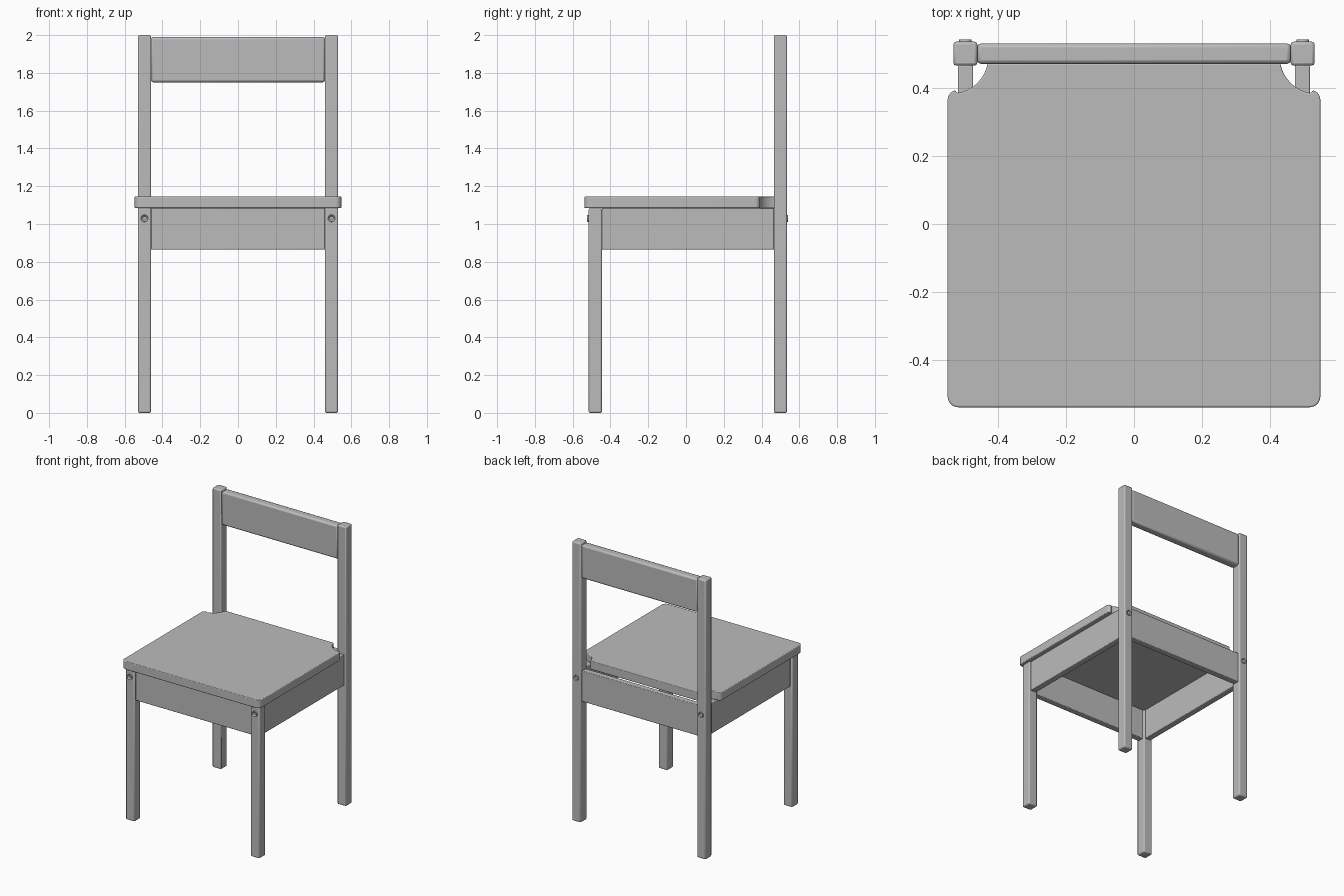
import bpy, bmesh, math
from mathutils import Matrix, Vector

cube = bpy.data.objects.get("Cube")
if cube:
    bpy.data.objects.remove(cube, do_unlink=True)

grey = bpy.data.materials.new("warm_grey")
grey.use_nodes = True
COLOUR = (0.5, 0.5, 0.5, 1)
grey.diffuse_color = COLOUR
grey.node_tree.nodes["Principled BSDF"].inputs["Base Color"].default_value = COLOUR


def finish(name, bm, bevel=0.0, segments=2):
    bmesh.ops.recalc_face_normals(bm, faces=bm.faces)
    mesh = bpy.data.meshes.new(name)
    bm.to_mesh(mesh)
    bm.free()
    mesh.materials.append(grey)
    obj = bpy.data.objects.new(name, mesh)
    bpy.context.collection.objects.link(obj)
    if bevel:
        mod = obj.modifiers.new("soft_edges", 'BEVEL')
        mod.width, mod.segments = bevel, segments
        mod.limit_method, mod.angle_limit = 'ANGLE', math.radians(40)
    bpy.ops.object.select_all(action='DESELECT')
    bpy.context.view_layer.objects.active = obj
    obj.select_set(True)
    bpy.ops.object.shade_smooth_by_angle(angle=math.radians(40))
    return obj


def box(name, low, high, bevel=0.008):
    low, high = Vector(low), Vector(high)
    bm = bmesh.new()
    bmesh.ops.create_cube(bm, size=1)
    bmesh.ops.scale(bm, vec=high - low, verts=bm.verts)
    bmesh.ops.translate(bm, vec=(low + high) / 2, verts=bm.verts)
    return finish(name, bm, bevel)


def bolt(name, x, y, direction):
    # Round head with a recessed hexagonal socket
    bm = bmesh.new()
    bmesh.ops.create_cone(bm, cap_ends=True, segments=24, radius1=0.021,
                          radius2=0.018, depth=0.02)
    cap = max(bm.faces, key=lambda f: f.calc_center_median().z)
    bmesh.ops.inset_region(bm, faces=[cap], thickness=0.008)
    bmesh.ops.translate(bm, vec=(0, 0, -0.008), verts=cap.verts)
    bm.transform(Matrix.Translation((x, y, 1.03))
                 @ Matrix.Rotation(-direction * math.pi / 2, 4, 'X'))
    finish(name, bm)


def arc(cx, cy, radius, start, end, steps=8):
    angles = [math.radians(start + (end - start) * i / steps) for i in range(steps + 1)]
    return [(cx + radius * math.cos(a), cy + radius * math.sin(a)) for a in angles]


# Legs, side rails and bolts on both sides
for side, sign in (("left", 1), ("right", -1)):
    def pair(a, b):
        return sorted((sign * a, sign * b))
    x0, x1 = pair(0.46, 0.53)
    box(f"{side}_front_leg", (x0, -0.515, 0), (x1, -0.445, 1.085))
    box(f"{side}_back_post", (x0, 0.465, 0), (x1, 0.535, 2))
    x0, x1 = pair(0.472, 0.516)
    box(f"{side}_side_rail", (x0, -0.446, 0.865), (x1, 0.466, 1.085), 0.004)
    bolt(f"{side}_front_bolt", sign * 0.495, -0.513, -1)
    bolt(f"{side}_back_bolt", sign * 0.495, 0.531, 1)

# Front and back rails and the backrest
box("front_rail", (-0.461, -0.502, 0.865), (0.461, -0.458, 1.085), 0.004)
box("back_rail", (-0.461, 0.478, 0.865), (0.461, 0.522, 1.085), 0.004)
box("backrest", (-0.461, 0.47, 1.75), (0.461, 0.53, 1.99), 0.012)

# Seat outline: rounded corners, scooped notches around the back posts
half = arc(0.515, -0.506, 0.032, -90, 0)
half += arc(0.519, 0.365, 0.028, 0, 80, 5)
half += arc(0.535, 0.49, 0.107, 262, 190)
outline = half + [(-x, y) for x, y in reversed(half)]
bm = bmesh.new()
face = bm.faces.new([bm.verts.new((x, y, 1.085)) for x, y in outline])
top = bmesh.ops.extrude_face_region(bm, geom=[face])["geom"]
bmesh.ops.translate(bm, vec=(0, 0, 0.06),
                    verts=[v for v in top if isinstance(v, bmesh.types.BMVert)])
finish("seat", bm, 0.009, 3)
